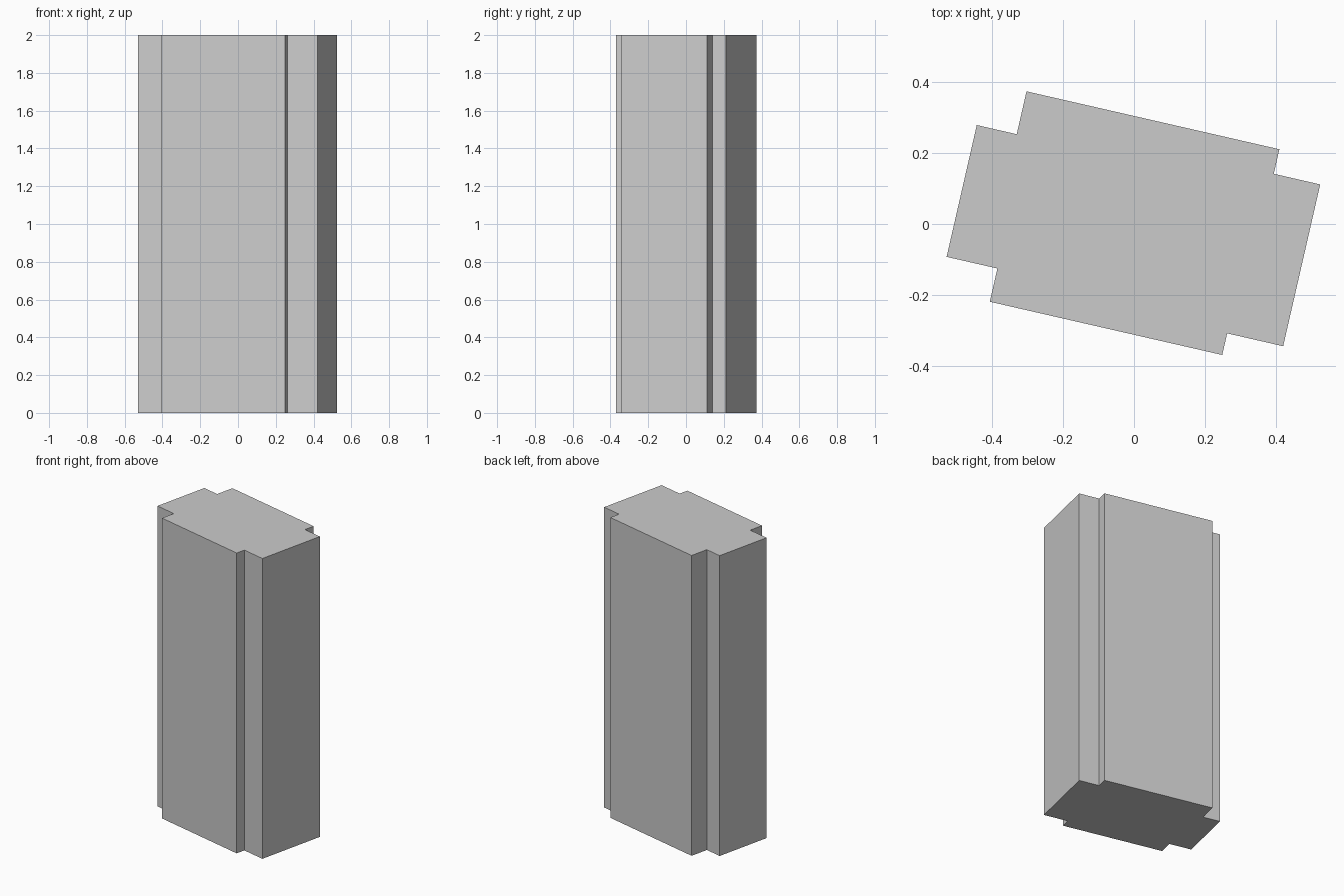
import bpy, bmesh
from math import radians
from mathutils import Matrix

if "Cube" in bpy.data.objects:
    bpy.data.objects.remove(bpy.data.objects["Cube"])

HEIGHT = 2.0
TURN = radians(-12.9)

# Outer rectangle of the pillar plan, before it is turned
X0, X1, Y0, Y1 = -0.4945, 0.487, -0.3045, 0.297

# Inner point of the notch cut from each corner
BL, BR = (-0.3475, -0.2083), (0.325, -0.242)
TR, TL = (0.3526, 0.226), (-0.379, 0.173)

# Counter-clockwise plan outline
outline = [
    (X0, BL[1]), BL, (BL[0], Y0),
    (BR[0], Y0), BR, (X1, BR[1]),
    (X1, TR[1]), TR, (TR[0], Y1),
    (TL[0], Y1), TL, (X0, TL[1]),
]

# Extrude the outline into a solid and turn it about the vertical axis
bm = bmesh.new()
base = bm.faces.new([bm.verts.new((x, y, 0)) for x, y in outline])
ext = bmesh.ops.extrude_face_region(bm, geom=[base], use_keep_orig=True)
top = [g for g in ext["geom"] if isinstance(g, bmesh.types.BMVert)]
bmesh.ops.translate(bm, verts=top, vec=(0, 0, HEIGHT))
bmesh.ops.rotate(bm, verts=bm.verts[:], cent=(0, 0, 0),
                 matrix=Matrix.Rotation(TURN, 3, 'Z'))
bmesh.ops.recalc_face_normals(bm, faces=bm.faces[:])

mesh = bpy.data.meshes.new("notched_pillar")
bm.to_mesh(mesh)
bm.free()
pillar = bpy.data.objects.new("notched_pillar", mesh)
bpy.context.collection.objects.link(pillar)
